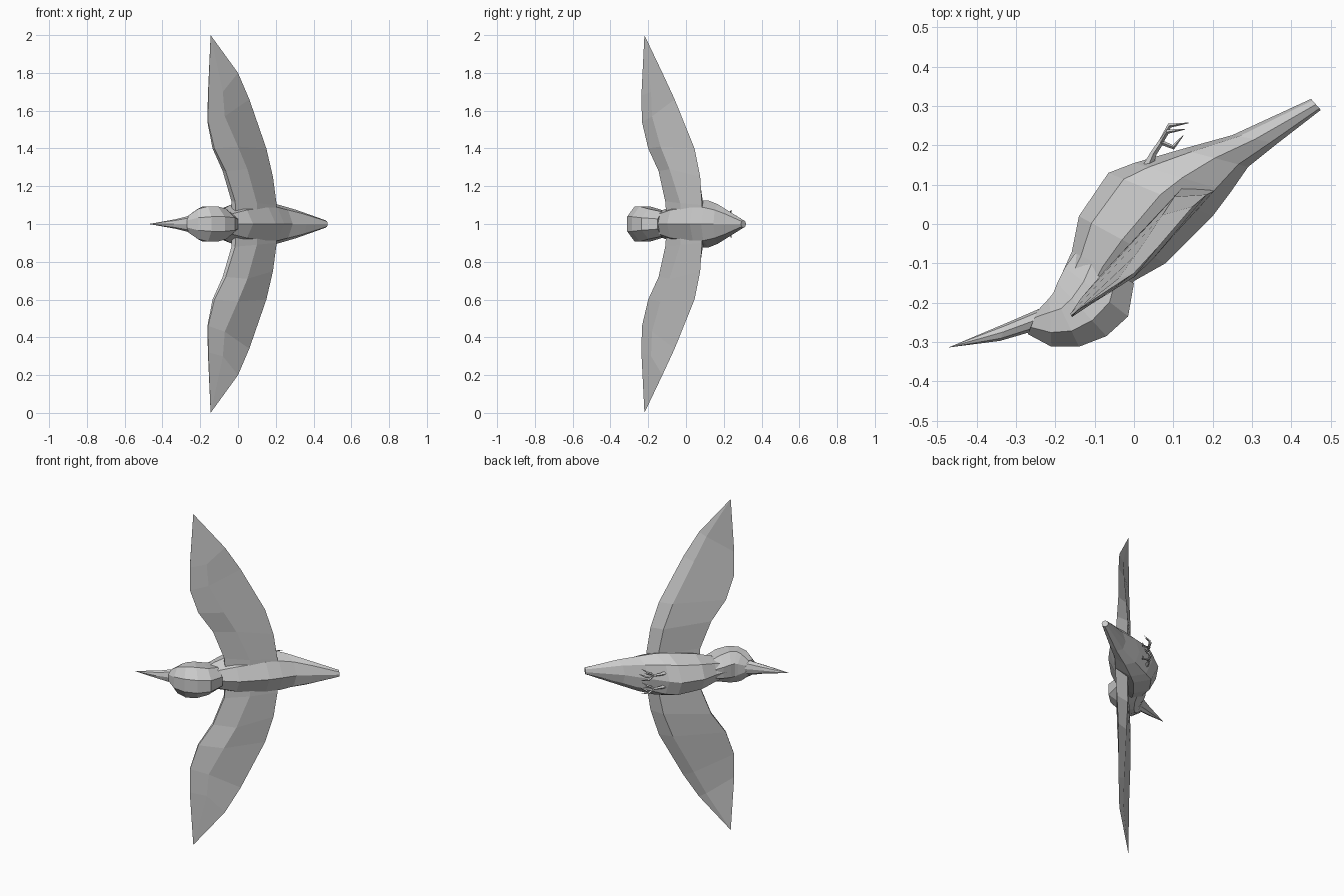
import bpy, bmesh, math
from mathutils import Vector

if "Cube" in bpy.data.objects:
    bpy.data.objects.remove(bpy.data.objects["Cube"])


def loft(name, rings, tip=None, start_tip=None):
    """Skin a list of equal-sized point rings into a closed flat-shaded mesh."""
    bm = bmesh.new()
    vr = [[bm.verts.new(p) for p in r] for r in rings]
    n = len(vr[0])
    for a, b in zip(vr, vr[1:]):
        for i in range(n):
            j = (i + 1) % n
            bm.faces.new((a[i], a[j], b[j], b[i]))
    for ring, apex in ((vr[0], start_tip), (vr[-1], tip)):
        if apex:
            v = bm.verts.new(apex)
            for i in range(n):
                bm.faces.new((ring[i], ring[(i + 1) % n], v))
        else:
            bm.faces.new(ring)
    bmesh.ops.recalc_face_normals(bm, faces=bm.faces)
    me = bpy.data.meshes.new(name)
    bm.to_mesh(me)
    bm.free()
    ob = bpy.data.objects.new(name, me)
    bpy.context.collection.objects.link(ob)
    return ob


def section(bx, by, fx, fy, w, flat=False):
    """Octagon between a back point and a belly point, half width w in z."""
    back, belly = Vector((bx, by, 1)), Vector((fx, fy, 1))
    c, r = (back + belly) / 2, (back - belly) / 2
    off, k = (math.pi / 8, 1 / math.cos(math.pi / 8)) if flat else (0, 1)
    return [c + r * k * math.cos(off + i * math.pi / 4)
            + Vector((0, 0, w * k * math.sin(off + i * math.pi / 4))) for i in range(8)]


# Body and tail: back point, belly point, half width
body = [(-.03, -.19, -.185, -.13, .06), (0, -.145, -.158, -.07, .08),
        (.08, -.10, -.14, .02, .105), (.20, .02, -.065, .13, .125),
        (.245, .08, 0, .155, .125), (.29, .145, .12, .19, .105),
        (.365, .205, .25, .226, .075), (.475, .29, .45, .318, .02)]
loft("body", [section(*s) for s in body])

# Head curling forward from the neck
head = [(-.27, -.28, -.245, -.22, .045), (-.21, -.312, -.215, -.188, .08),
        (-.14, -.312, -.205, -.175, .093), (-.07, -.285, -.195, -.15, .093),
        (-.015, -.235, -.175, -.11, .08), (0, -.15, -.15, -.075, .065)]
loft("head", [section(*s, flat=True) for s in head])

# Beak
loft("beak", [section(-.265, -.275, -.235, -.213, .045),
              section(-.34, -.297, -.325, -.252, .025)], tip=(-.472, -.314, 1))

# Wings: leading edge, upper crease, trailing edge, lower thickness, front thickness
wing = [((-.01, -.10, 0), (.10, -.03, 0), (.205, .085, 0), .06, .03),
        ((-.015, -.11, .12), (.10, -.03, .11), (.205, .085, .1), .06, .03),
        ((-.065, -.145, .28), (.05, -.087, .29), (.185, .075, .25), .05, .025),
        ((-.125, -.20, .40), (0, -.135, .41), (.15, .045, .40), .035, .015),
        ((-.158, -.233, .54), (-.07, -.18, .57), (.06, -.06, .66), .02, .006),
        ((-.157, -.236, .68), (-.08, -.185, .70), (0, -.125, .80), .012, .004)]
under = Vector((-.65, .76, 0))
for side, label in ((1, "upper"), (-1, "lower")):
    rings = []
    for lead, crease, trail, t, f in wing:
        l, u, r = Vector(lead), Vector(crease), Vector(trail)
        ring = [l, u, r, l.lerp(r, .8) + under * t, l + under * f]
        rings.append([Vector((p.x, p.y, 1 + side * p.z)) for p in ring])
    loft(label + "_wing", rings, tip=(-.145, -.22, 1 + side))


def limb(name, pts, radii):
    """Thin four-sided tapered tube along a path."""
    pts = [Vector(p) for p in pts]
    rings = []
    for i, p in enumerate(pts):
        d = (pts[min(i + 1, len(pts) - 1)] - pts[max(i - 1, 0)]).normalized()
        a = d.cross(Vector((0, 0, 1))).normalized()
        b = d.cross(a)
        rings.append([p + radii[i] * (a * math.cos(q) + b * math.sin(q))
                      for q in (k * math.pi / 2 for k in range(4))])
    loft(name, rings)


# Legs and clawed toes
for s, label in ((1, "upper"), (-1, "lower")):
    z = 1 + s * .04
    limb(label + "_leg", [(.035, .145, z), (.05, .18, z), (.07, .21, z)], (.013, .008, .007))
    toes = [((.09, .25, z), (.138, .257, z + .01)),
            ((.085, .235, z + .022), (.13, .241, z + .035)),
            ((.085, .235, z - .022), (.13, .241, z - .035)),
            ((.10, .195, z), (.125, .225, z))]
    for i, (knuckle, claw) in enumerate(toes):
        limb(f"{label}_toe_{i + 1}", [(.068, .208, z), knuckle, claw], (.006, .006, .001))
